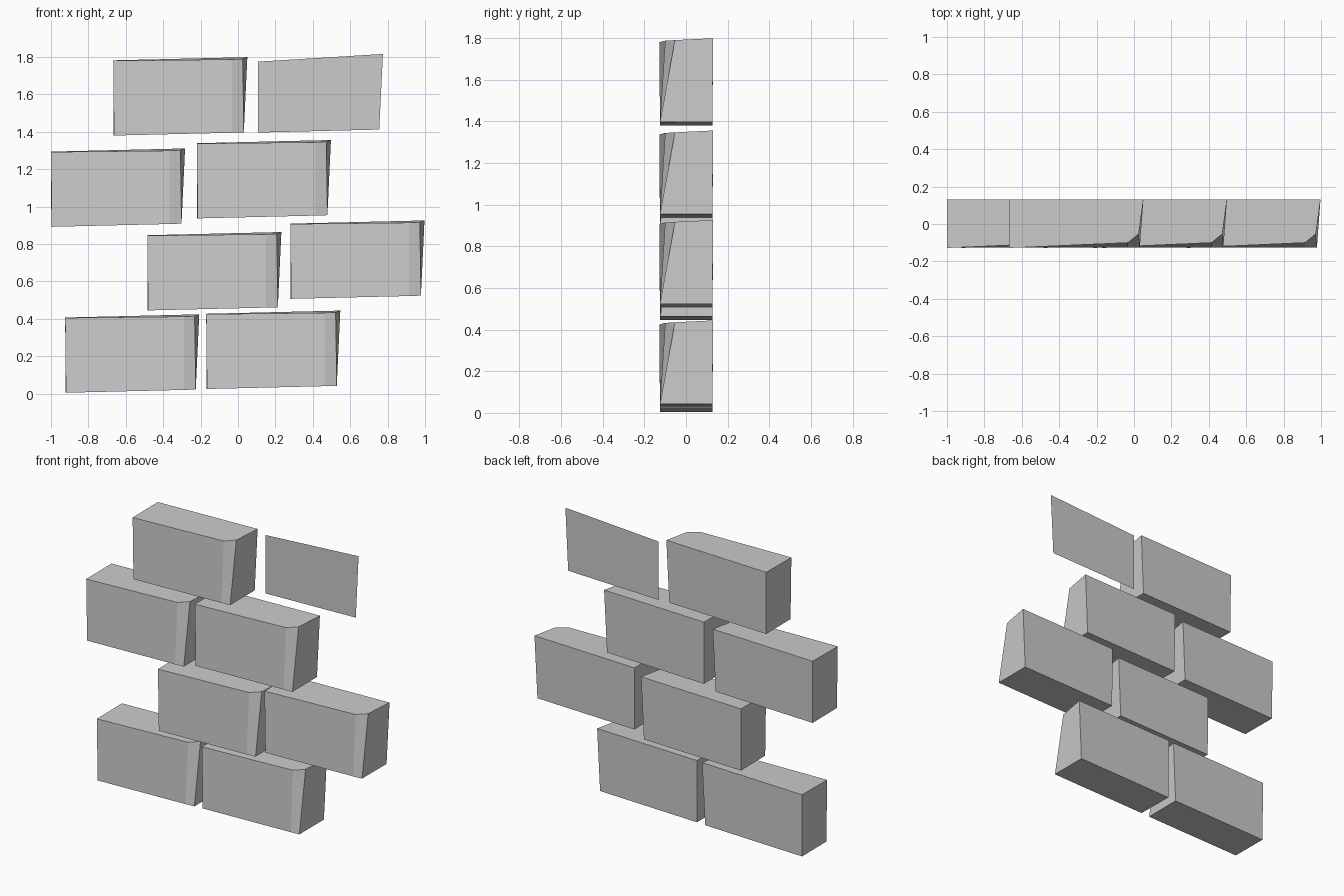
import bpy
import bmesh

cube = bpy.data.objects.get("Cube")
if cube:
    bpy.data.objects.remove(cube)

# One flat stone colour
stone = bpy.data.materials.new("grey_stone")
stone.use_nodes = True
grey = (0.6, 0.6, 0.6, 1)
stone.diffuse_color = grey
stone.node_tree.nodes["Principled BSDF"].inputs["Base Color"].default_value = grey


def finish(bm, name, location=(0, 0, 0)):
    mesh = bpy.data.meshes.new(name)
    bm.to_mesh(mesh)
    bm.free()
    mesh.materials.append(stone)
    obj = bpy.data.objects.new(name, mesh)
    obj.location = location
    bpy.context.collection.objects.link(obj)
    return obj


# Brick outlines: square-cornered base, worn front corner at the top
base = [(0.004, -0.125, 0), (0.635, -0.125, 0.015), (0.698, -0.125, 0.017),
        (0.698, 0.127, 0.017), (0.002, 0.127, 0)]
crown = [(0, -0.128, 0.4), (0.635, -0.1, 0.407), (0.692, -0.053, 0.41),
         (0.717, 0.13, 0.419), (0, 0.13, 0.402)]


def brick(name, x, z):
    bm = bmesh.new()
    low = [bm.verts.new(p) for p in base]
    high = [bm.verts.new(p) for p in crown]
    bm.faces.new(low[::-1])
    bm.faces.new(high)
    for i in range(len(low)):
        j = (i + 1) % len(low)
        bm.faces.new((low[i], low[j], high[j], high[i]))
    bmesh.ops.recalc_face_normals(bm, faces=bm.faces)
    return finish(bm, name, (x, 0, z))


# Staggered courses, bottom to top
courses = [
    (("left", -0.924, 0.005), ("right", -0.17, 0.025)),
    (("left", -0.485, 0.445), ("right", 0.28, 0.507)),
    (("left", -1.0, 0.892), ("right", -0.22, 0.937)),
    (("left", -0.667, 1.38),),
]
for row, bricks in enumerate(courses, 1):
    for side, x, z in bricks:
        # sides are named from the model's own point of view
        own = "right" if side == "left" else "left"
        brick(f"brick_row_{row}_{own}", x, z)

# Lone flat panel beside the top brick
bm = bmesh.new()
corners = [(0.108, 1.396), (0.755, 1.412), (0.775, 1.816), (0.108, 1.775)]
bm.faces.new([bm.verts.new((x, 0.13, z)) for x, z in corners])
finish(bm, "flat_back_panel")
